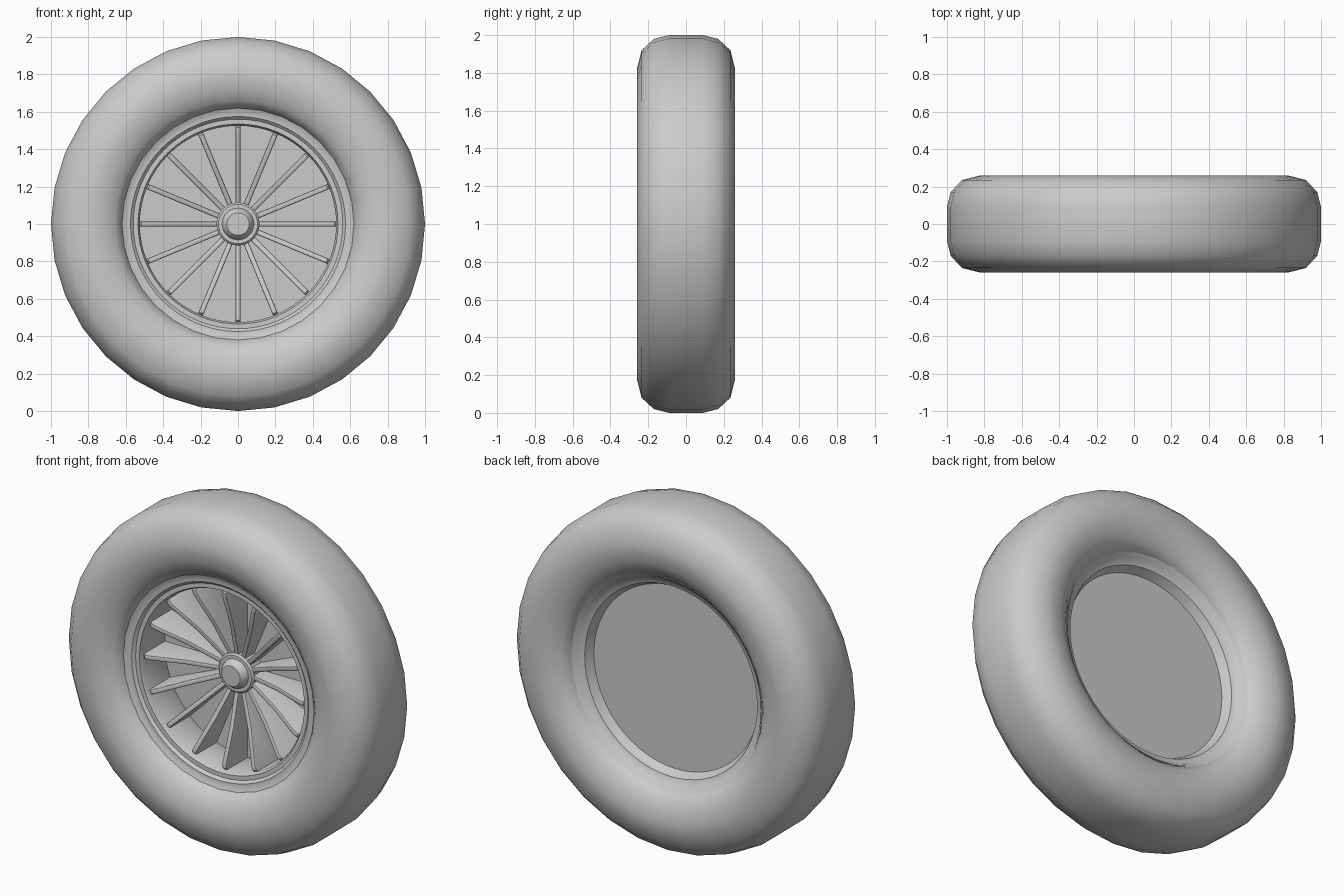
import bpy, bmesh, math
from mathutils import Matrix, Vector

if "Cube" in bpy.data.objects:
    bpy.data.objects.remove(bpy.data.objects["Cube"], do_unlink=True)

# Single plain grey for the whole wheel
grey = bpy.data.materials.new("light_grey")
grey.use_nodes = True
grey.diffuse_color = (0.6, 0.6, 0.6, 1)
grey.node_tree.nodes["Principled BSDF"].inputs["Base Color"].default_value = (0.6, 0.6, 0.6, 1)

CENTRE = Vector((0, 0, 1))


def finish(name, bm, angle):
    """Turn a bmesh into a shaded object with its axle one unit up."""
    bmesh.ops.recalc_face_normals(bm, faces=bm.faces)
    mesh = bpy.data.meshes.new(name)
    bm.to_mesh(mesh)
    bm.free()
    mesh.materials.append(grey)
    obj = bpy.data.objects.new(name, mesh)
    bpy.context.collection.objects.link(obj)
    obj.location = CENTRE
    bpy.ops.object.select_all(action='DESELECT')
    obj.select_set(True)
    bpy.context.view_layer.objects.active = obj
    bpy.ops.object.shade_smooth_by_angle(angle=math.radians(angle))
    return obj


def lathe(name, profile, segments, closed=True, angle=35):
    """Spin a (radius, y) profile around the axle."""
    bm = bmesh.new()
    verts = [bm.verts.new((0, y, r)) for r, y in profile]
    pairs = list(zip(verts, verts[1:]))
    if closed:
        pairs.append((verts[-1], verts[0]))
    edges = [bm.edges.new(p) for p in pairs]
    bmesh.ops.spin(bm, geom=verts + edges, cent=(0, 0, 0), axis=(0, 1, 0),
                   angle=math.tau, steps=segments)
    bmesh.ops.remove_doubles(bm, verts=bm.verts, dist=0.0005)
    return finish(name, bm, angle)


# Tyre: rounded tube, symmetric front to back
half = [(0.62, 0.18), (0.66, 0.22), (0.72, 0.25), (0.78, 0.26),
        (0.82, 0.26), (0.92, 0.235), (0.98, 0.17), (1.0, 0.09)]
lathe("tyre", half + [(r, -y) for r, y in reversed(half)], 32, angle=65)

# Rim: stepped lips in front and behind, with a straight barrel between
lathe("rim", [(0.525, 0.07), (0.525, -0.13), (0.535, -0.15), (0.56, -0.15),
              (0.575, -0.165), (0.6, -0.165), (0.635, -0.187), (0.66, -0.17),
              (0.66, 0.17), (0.635, 0.187), (0.605, 0.17), (0.59, 0.15),
              (0.56, 0.14), (0.535, 0.09)], 64)

# Flat plate closing the back of the barrel
lathe("back_plate", [(0, 0.09), (0.54, 0.09), (0.54, 0.07), (0, 0.07)], 64, closed=False)

# Hub: collar, step and raised cap
lathe("hub", [(0, 0.08), (0.115, 0.08), (0.115, -0.015), (0.105, -0.025),
              (0.085, -0.025), (0.08, -0.04), (0.065, -0.06), (0.06, -0.065),
              (0, -0.065)], 32, closed=False)

# Spokes: deep fins that rise from the hub towards the rim lip
SPOKES = 16
fin = [(0.09, 0.08), (0.09, -0.01), (0.3, -0.06), (0.49, -0.13),
       (0.515, -0.13), (0.53, -0.115), (0.53, 0.08)]
bm = bmesh.new()
face = bm.faces.new([bm.verts.new((x, y, -0.014)) for x, y in fin])
side = bmesh.ops.extrude_face_region(bm, geom=[face])["geom"]
bmesh.ops.translate(bm, vec=(0, 0, 0.028),
                    verts=[v for v in side if isinstance(v, bmesh.types.BMVert)])
# Round the two long front edges of the fin
front = [e for e in bm.edges
         if all(v.co.y < 0 for v in e.verts)
         and e.verts[0].co.z * e.verts[1].co.z > 0]
bmesh.ops.bevel(bm, geom=front, offset=0.007, segments=2, affect='EDGES', profile=0.5)
source = bm.verts[:] + bm.edges[:] + bm.faces[:]
for i in range(1, SPOKES):
    copy = bmesh.ops.duplicate(bm, geom=source)["geom"]
    bmesh.ops.rotate(bm, cent=(0, 0, 0), matrix=Matrix.Rotation(math.tau * i / SPOKES, 3, 'Y'),
                     verts=[v for v in copy if isinstance(v, bmesh.types.BMVert)])
finish("spokes", bm, 40)
